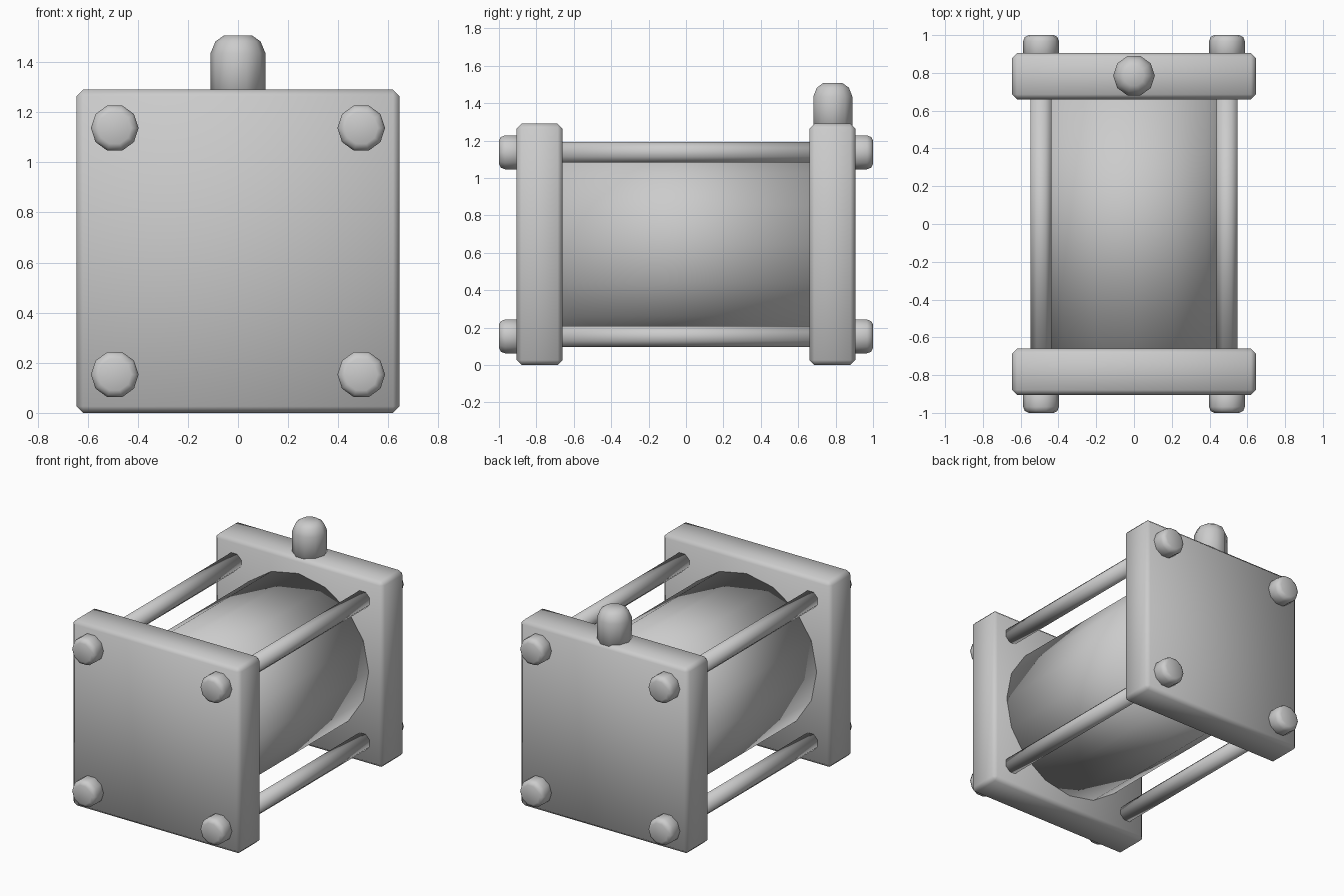
import bpy, bmesh, math
from mathutils import Matrix

if "Cube" in bpy.data.objects:
    bpy.data.objects.remove(bpy.data.objects["Cube"])

metal = bpy.data.materials.new("grey metal")
metal.diffuse_color = (0.6, 0.6, 0.6, 1)
metal.use_nodes = True
metal.node_tree.nodes["Principled BSDF"].inputs["Base Color"].default_value = metal.diffuse_color

MID = 0.645    # height of the main axis
BOLT = 0.492   # bolt offset from the main axis


def finish(name, bm):
    bmesh.ops.recalc_face_normals(bm, faces=bm.faces)
    for f in bm.faces:
        f.smooth = True
    me = bpy.data.meshes.new(name)
    bm.to_mesh(me)
    bm.free()
    me.materials.append(metal)
    ob = bpy.data.objects.new(name, me)
    bpy.context.collection.objects.link(ob)
    return ob


def turned(name, profile, sides, loc, rot=(0, 0, 0), phase=0.0):
    """Capped round part from (radius, height) points along local z."""
    bm = bmesh.new()
    rings = []
    for r, h in profile:
        rings.append([bm.verts.new((r * math.cos(phase + math.tau * i / sides),
                                    r * math.sin(phase + math.tau * i / sides), h))
                      for i in range(sides)])
    for a, b in zip(rings, rings[1:]):
        for i in range(sides):
            j = (i + 1) % sides
            bm.faces.new((a[i], a[j], b[j], b[i]))
    bm.faces.new(rings[0][::-1])
    bm.faces.new(rings[-1])
    ob = finish(name, bm)
    ob.location, ob.rotation_euler = loc, rot
    return ob


def plate(name, y):
    """Square end plate with chamfered edges."""
    bm = bmesh.new()
    bmesh.ops.create_cube(bm, size=1, matrix=Matrix.Translation((0, y, MID))
                          @ Matrix.Diagonal((1.29, 0.245, 1.29, 1)))
    bmesh.ops.bevel(bm, geom=bm.edges[:], offset=0.026, segments=1, affect='EDGES')
    finish(name, bm)


TURN = math.pi / 2

# End plates
plate("front_plate", -0.7825)
plate("back_plate", 0.7825)

# Main barrel between the plates
turned("barrel", [(0.54, -0.67), (0.54, 0.67)], 16, (0, 0, MID), (TURN, 0, 0))

# Tie rods with a bolt head at each end
for sx in (-1, 1):
    for sz in (-1, 1):
        x, z = sx * BOLT, MID + sz * BOLT
        turned("tie_rod", [(0.06, -0.68), (0.06, 0.68)], 8, (x, 0, z),
               (TURN, 0, 0), math.pi / 8)
        for side in (-1, 1):
            turned("bolt_head", [(0.07, 0.86), (0.095, 0.885), (0.095, 0.968),
                                 (0.086, 0.99), (0.066, 1.0)],
                   10, (x, 0, z), (-side * TURN, 0, 0))

# Rounded port on top of the back plate
turned("port", [(0.11, 1.2), (0.11, 1.435), (0.09, 1.483), (0.055, 1.507)],
       10, (0, 0.785, 0))
